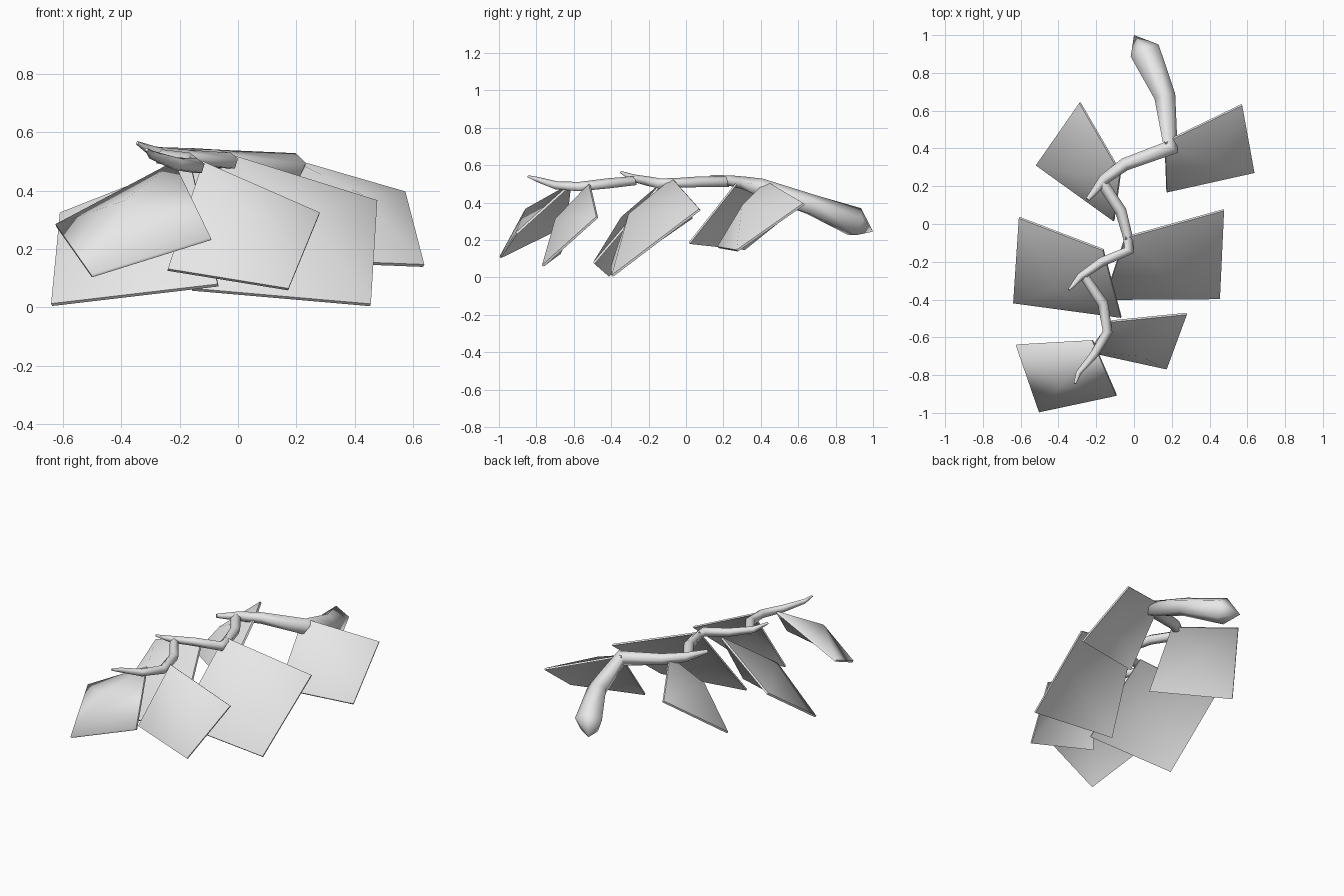
import bpy, bmesh, math
from mathutils import Vector

if "Cube" in bpy.data.objects:
    bpy.data.objects.remove(bpy.data.objects["Cube"])

mat = bpy.data.materials.new("light grey")
mat.diffuse_color = (0.8, 0.8, 0.8, 1)
mat.use_nodes = True
mat.node_tree.nodes["Principled BSDF"].inputs["Base Color"].default_value = mat.diffuse_color


def make_object(name, bm, angle):
    bmesh.ops.recalc_face_normals(bm, faces=bm.faces)
    me = bpy.data.meshes.new(name)
    bm.to_mesh(me)
    bm.free()
    me.materials.append(mat)
    ob = bpy.data.objects.new(name, me)
    bpy.context.collection.objects.link(ob)
    bpy.ops.object.select_all(action='DESELECT')
    ob.select_set(True)
    bpy.context.view_layer.objects.active = ob
    bpy.ops.object.shade_smooth_by_angle(angle=math.radians(angle))
    return ob


def twig(name, path, sides=5, pole=None):
    """Tapered low-poly tube through (x, y, z, radius) points."""
    bm = bmesh.new()
    pts = [Vector(p[:3]) for p in path]
    rings = []
    for i, p in enumerate(pts):
        a = (p - pts[i - 1]).normalized() if i else Vector()
        b = (pts[i + 1] - p).normalized() if i < len(pts) - 1 else Vector()
        t = (a + b).normalized()
        side = t.cross(Vector((0, 0, 1))).normalized()
        up = side.cross(t)
        r = path[i][3] * 1.06
        rings.append([bm.verts.new(p + r * (math.cos(k) * up + math.sin(k) * side))
                      for k in (2 * math.pi * j / sides for j in range(sides))])
    for r0, r1 in zip(rings, rings[1:]):
        for j in range(sides):
            k = (j + 1) % sides
            bm.faces.new((r0[j], r0[k], r1[k], r1[j]))
    bm.faces.new(rings[-1])
    if pole:  # slanted broken end
        v = bm.verts.new(pole)
        for j in range(sides):
            bm.faces.new((v, rings[0][j], rings[0][(j + 1) % sides]))
    else:
        bm.faces.new(rings[0])
    make_object(name, bm, 80)


def leaf(name, corners, thick=0.012, bulge=0.18):
    """Thin four-cornered leaf whose middle is raised along its normal."""
    bm = bmesh.new()
    c = [Vector(p) for p in corners]
    d1, d2 = c[2] - c[0], c[3] - c[1]
    n = d1.cross(d2).normalized()
    if n.z < 0:
        n = -n
    mid = sum(c, Vector()) / 4 + n * bulge * (d1.length + d2.length) / 2
    top = [bm.verts.new(p) for p in c + [mid]]
    low = [bm.verts.new(p - n * thick) for p in c + [mid]]
    for j in range(4):
        k = (j + 1) % 4
        for v in (top, low):
            bm.faces.new((v[j], v[k], v[4]))
        bm.faces.new((top[j], top[k], low[k], low[j]))
    make_object(name, bm, 62)


# Branch in three zigzag shoots, each ending in a small spur
twig("branch_base", [(.06, .91, .29, .08), (.165, .67, .385, .056), (.19, .40, .480, .047),
                     (-.05, .315, .503, .034), (-.16, .235, .516, .028),
                     (-.245, .13, .535, .012)], pole=(0, 1, .245))
twig("branch_middle", [(-.17, .22, .51, .03), (-.07, .07, .508, .03), (-.035, -.06, .503, .026),
                       (-.025, -.14, .50, .028), (-.17, -.20, .513, .025),
                       (-.285, -.28, .53, .02), (-.345, -.348, .563, .006)])
twig("branch_tip", [(-.265, -.275, .515, .025), (-.165, -.42, .50, .028), (-.14, -.57, .483, .026),
                    (-.21, -.69, .49, .022), (-.295, -.79, .522, .014),
                    (-.313, -.845, .54, .006)])

# Leaves: stem corner, side, tip, side
leaf("leaf_back_right", [(.165, .43, .515), (.573, .627, .397), (.638, .27, .147), (.175, .167, .165)])
leaf("leaf_back_left", [(-.075, .27, .51), (-.29, .64, .42), (-.52, .31, .155), (-.11, .015, .187)])
leaf("leaf_middle_right", [(-.045, -.075, .53), (.477, .07, .367), (.455, -.398, .012), (-.155, -.402, .065)])
leaf("leaf_middle_left", [(-.165, -.14, .50), (-.61, .03, .325), (-.64, -.42, .013), (-.07, -.497, .08)])
leaf("leaf_front_right", [(-.12, -.52, .50), (.28, -.48, .325), (.173, -.77, .065), (-.24, -.68, .132)])
leaf("leaf_front_left", [(-.22, -.622, .50), (-.625, -.645, .285), (-.503, -.997, .112), (-.094, -.91, .24)])
